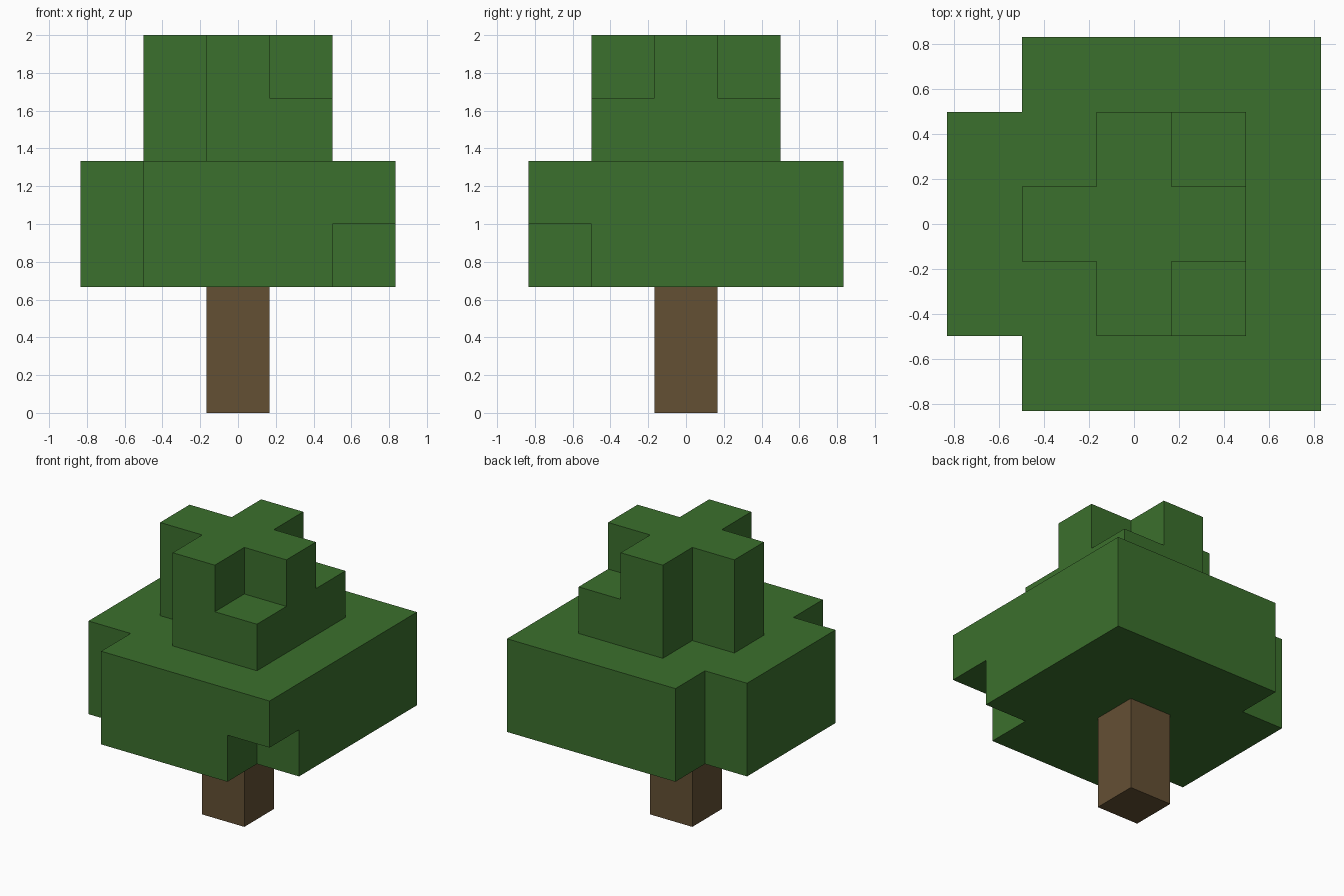
import bpy
import bmesh
from math import radians
from mathutils import Vector

cube = bpy.data.objects.get("Cube")
if cube:
    bpy.data.objects.remove(cube, do_unlink=True)

U = 1 / 3  # edge of one block


def make_material(name, rgb):
    mat = bpy.data.materials.new(name)
    mat.use_nodes = True
    mat.diffuse_color = (*rgb, 1)
    bsdf = next(n for n in mat.node_tree.nodes if n.type == 'BSDF_PRINCIPLED')
    bsdf.inputs["Base Color"].default_value = (*rgb, 1)
    return mat


def block_part(name, width, base, mat, missing=()):
    """Square block part two blocks high, with some corner blocks missing.
    missing holds (x sign, y sign, layer)."""
    half = width // 2
    span = range(-half, half + 1)
    cells = {(x, y, z) for x in span for y in span for z in (0, 1)}
    cells -= {(sx * half, sy * half, z) for sx, sy, z in missing}

    # Outer skin: a quad wherever a block has no neighbour
    bm = bmesh.new()
    for cell in cells:
        for axis in range(3):
            for sign in (-1, 1):
                step = Vector((0, 0, 0))
                step[axis] = sign
                if tuple(int(c + s) for c, s in zip(cell, step)) in cells:
                    continue
                a, b = Vector((0, 0, 0)), Vector((0, 0, 0))
                a[(axis + 1) % 3] = 0.5
                b[(axis + 2) % 3] = 0.5 * sign
                mid = Vector(cell) + Vector((0, 0, base + 0.5)) + step / 2
                ring = (mid - a - b, mid + a - b, mid + a + b, mid - a + b)
                bm.faces.new([bm.verts.new(p * U) for p in ring])
    bmesh.ops.remove_doubles(bm, verts=bm.verts, dist=0.001)
    bmesh.ops.dissolve_limit(bm, angle_limit=radians(1),
                             verts=bm.verts, edges=bm.edges)
    mesh = bpy.data.meshes.new(name)
    bm.to_mesh(mesh)
    bm.free()
    mesh.materials.append(mat)
    obj = bpy.data.objects.new(name, mesh)
    bpy.context.collection.objects.link(obj)
    return obj


leaf_green = make_material("leaf_green", (0.044, 0.162, 0.026))
bark_brown = make_material("bark_brown", (0.127, 0.080, 0.034))

# Trunk
block_part("trunk", 1, 0, bark_brown)

# Wide lower foliage: both right corners cut away, front left cut below
block_part("lower_foliage", 5, 2, leaf_green,
           [(-1, s, z) for s in (-1, 1) for z in (0, 1)] + [(1, -1, 0)])

# Narrow upper foliage: right corners cut away, left corners cut on top
block_part("upper_foliage", 3, 4, leaf_green,
           [(-1, s, z) for s in (-1, 1) for z in (0, 1)]
           + [(1, s, 1) for s in (-1, 1)])
